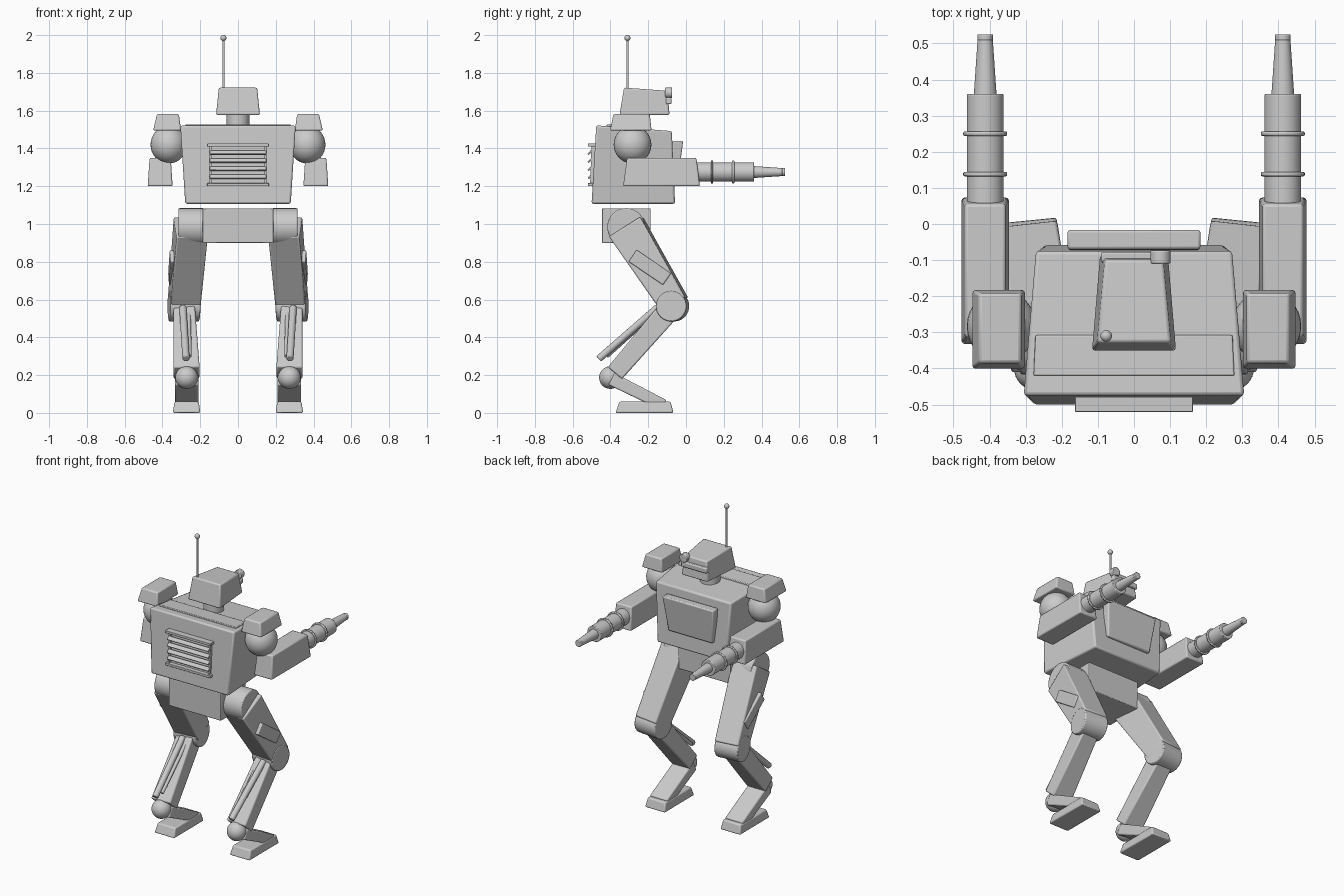
import bpy
import bmesh
import math
from mathutils import Vector, Matrix

cube = bpy.data.objects.get("Cube")
if cube:
    bpy.data.objects.remove(cube, do_unlink=True)

grey = bpy.data.materials.new("light_grey_armour")
grey.use_nodes = True
grey.diffuse_color = (0.6, 0.6, 0.6, 1)
grey.node_tree.nodes["Principled BSDF"].inputs["Base Color"].default_value = (0.6, 0.6, 0.6, 1)


def finish(name, bm, bevel=0.0):
    bmesh.ops.recalc_face_normals(bm, faces=bm.faces)
    mesh = bpy.data.meshes.new(name)
    bm.to_mesh(mesh)
    bm.free()
    mesh.materials.append(grey)
    ob = bpy.data.objects.new(name, mesh)
    bpy.context.collection.objects.link(ob)
    bpy.ops.object.select_all(action='DESELECT')
    ob.select_set(True)
    bpy.context.view_layer.objects.active = ob
    bpy.ops.object.shade_smooth_by_angle(angle=math.radians(35))
    if bevel:
        mod = ob.modifiers.new("edge_bevel", 'BEVEL')
        mod.width = bevel
        mod.segments = 2
    return ob


def ring(xb, xf, yb, yf, zb, zf=None, cx=0):
    """Four corners, with its own half width and height at the back and front."""
    zf = zb if zf is None else zf
    return [(cx - xb, yb, zb), (cx + xb, yb, zb), (cx + xf, yf, zf), (cx - xf, yf, zf)]


def hull(name, low, high, bevel=0.008):
    """Closed six-sided block between two four-cornered rings."""
    bm = bmesh.new()
    a = [bm.verts.new(p) for p in low]
    b = [bm.verts.new(p) for p in high]
    bm.faces.new(a)
    bm.faces.new(b)
    for i in range(4):
        j = (i + 1) % 4
        bm.faces.new((a[i], a[j], b[j], b[i]))
    return finish(name, bm, bevel)


def limb(name, p0, p1, size0, size1, yaw=0.0, bevel=0.008):
    """Tapered beam between two points; sizes are (width, depth)."""
    p0, p1 = Vector(p0), Vector(p1)
    axis = (p1 - p0).normalized()
    side = Vector((math.cos(yaw), math.sin(yaw), 0))
    side = (side - axis * side.dot(axis)).normalized()
    depth = axis.cross(side)

    def corners(p, size):
        return [p + side * size[0] / 2 * i + depth * size[1] / 2 * j
                for i, j in ((-1, -1), (1, -1), (1, 1), (-1, 1))]
    return hull(name, corners(p0, size0), corners(p1, size1), bevel)


def rod(name, p0, p1, r0, r1=None, sides=32, bevel=0.0):
    p0, p1 = Vector(p0), Vector(p1)
    bm = bmesh.new()
    turn = (p1 - p0).to_track_quat('Z', 'Y').to_matrix().to_4x4()
    bmesh.ops.create_cone(bm, cap_ends=True, segments=sides, radius1=r0,
                          radius2=r0 if r1 is None else r1, depth=(p1 - p0).length,
                          matrix=Matrix.Translation((p0 + p1) / 2) @ turn)
    return finish(name, bm, bevel)


def ball(name, p, r, squash=1.0):
    bm = bmesh.new()
    bmesh.ops.create_uvsphere(bm, u_segments=32, v_segments=16, radius=r,
                              matrix=Matrix.Translation(p) @ Matrix.Diagonal((squash, 1, 1, 1)))
    return finish(name, bm)


# Torso, chest panel and upper deck plate
hull("torso", ring(0.28, 0.25, -0.5, -0.058, 1.107),
     ring(0.306, 0.272, -0.475, -0.075, 1.522, 1.492), 0.01)
hull("chest_panel", ring(0.16, 0.16, -0.09, -0.045, 1.21),
     ring(0.185, 0.185, -0.07, -0.015, 1.44))
hull("deck_plate", ring(0.278, 0.275, -0.42, -0.308, 1.50, 1.49),
     ring(0.278, 0.272, -0.42, -0.308, 1.527, 1.52), 0.004)

# Louvred vent
for z in (1.418, 1.208):
    hull("vent_rail", ring(0.163, 0.163, -0.52, -0.47, z - 0.008),
         ring(0.163, 0.163, -0.52, -0.47, z + 0.008), 0.002)
for i in range(5):
    z = 1.378 - i * 0.034 * 1.25
    if z > 1.215:
        limb("vent_slat", (0, -0.518, z - 0.01), (0, -0.5, z + 0.01), (0.3, 0.01), (0.3, 0.01),
             bevel=0.003)
for s in (-1, 1):
    hull("vent_post", ring(0.006, 0.006, -0.508, -0.47, 1.205, cx=s * 0.145),
         ring(0.006, 0.006, -0.5, -0.46, 1.42, cx=s * 0.145), 0)

# Neck, head, visor, eyepiece and antenna
rod("neck", (0, -0.25, 1.5), (0, -0.25, 1.6), 0.06)
hull("head", ring(0.117, 0.095, -0.352, -0.087, 1.577),
     ring(0.102, 0.08, -0.328, -0.098, 1.722, 1.705))
limb("visor", (-0.092, -0.092, 1.652), (0.092, -0.092, 1.652), (0.03, 0.034), (0.03, 0.034),
     math.pi / 2, 0.006)
rod("eyepiece", (0.073, -0.11, 1.695), (0.073, -0.073, 1.695), 0.028, bevel=0.004)
rod("antenna", (-0.077, -0.31, 1.7), (-0.077, -0.31, 1.985), 0.006, sides=12)
ball("antenna_tip", (-0.077, -0.31, 1.985), 0.016)

# Pelvis
hull("pelvis", ring(0.188, 0.188, -0.445, -0.188, 0.9), ring(0.188, 0.188, -0.445, -0.188, 1.083), 0.004)

for s, label in ((1, "left_"), (-1, "right_")):
    # Shoulder and forearm
    hull(label + "shoulder_pad", ring(0.074, 0.074, -0.402, -0.182, 1.495, cx=s * 0.375),
         ring(0.058, 0.058, -0.384, -0.192, 1.582, cx=s * 0.371))
    ball(label + "shoulder_joint", (s * 0.367, -0.283, 1.42), 0.1, 0.96)
    hull(label + "forearm", ring(0.066, 0.066, -0.333, 0.074, 1.2, cx=s * 0.412),
         ring(0.056, 0.056, -0.312, 0.055, 1.35, cx=s * 0.412))

    # Gun barrel with rings and muzzle
    def along(y):
        return (s * 0.412, y, 1.275)
    rod(label + "barrel_sleeve", along(0.03), along(0.36), 0.051, bevel=0.004)
    for y in (0.138, 0.25):
        rod(label + "barrel_ring", along(y - 0.006), along(y + 0.006), 0.061, bevel=0.004)
    rod(label + "barrel", along(0.35), along(0.512), 0.032, 0.021)
    rod(label + "muzzle", along(0.508), along(0.525), 0.022, bevel=0.003)

    # Hip, thigh, side plate and knee
    hip = Vector((s * 0.25, -0.317, 0.984))
    knee = Vector((s * 0.286, -0.071, 0.565))
    yaw = -s * 0.1
    side = Vector((math.cos(yaw), math.sin(yaw), 0))
    rod(label + "hip_joint", (s * 0.18, -0.317, 0.984), (s * 0.315, -0.317, 0.984), 0.1, bevel=0.006)
    limb(label + "thigh", hip, knee + Vector((0, 0.012, 0.007)), (0.166, 0.196), (0.16, 0.148), yaw)
    limb(label + "thigh_plate", (s * 0.34, -0.282, 0.832), (s * 0.348, -0.1, 0.708),
         (0.04, 0.075), (0.04, 0.075), yaw, 0.006)
    rod(label + "knee_joint", knee - side * 0.08, knee + side * 0.08, 0.081, bevel=0.006)

    # Shin with a twin piston behind it
    ankle = Vector((s * 0.272, -0.4, 0.187))
    limb(label + "shin", knee, (s * 0.272, -0.375, 0.212), (0.11, 0.118), (0.138, 0.098))
    rod(label + "piston", (s * 0.292, -0.15, 0.558), (s * 0.275, -0.462, 0.286), 0.019, bevel=0.004)
    rod(label + "piston_guide", (s * 0.262, -0.14, 0.55), (s * 0.256, -0.42, 0.3), 0.011, bevel=0.002)

    # Ankle and foot
    ball(label + "ankle", ankle, 0.06)
    limb(label + "foot_link", (s * 0.272, -0.395, 0.18), (s * 0.272, -0.115, 0.04), (0.125, 0.07), (0.125, 0.06))
    hull(label + "foot", ring(0.073, 0.073, -0.373, -0.066, 0, cx=s * 0.272),
         ring(0.064, 0.064, -0.352, -0.082, 0.06, cx=s * 0.272))
